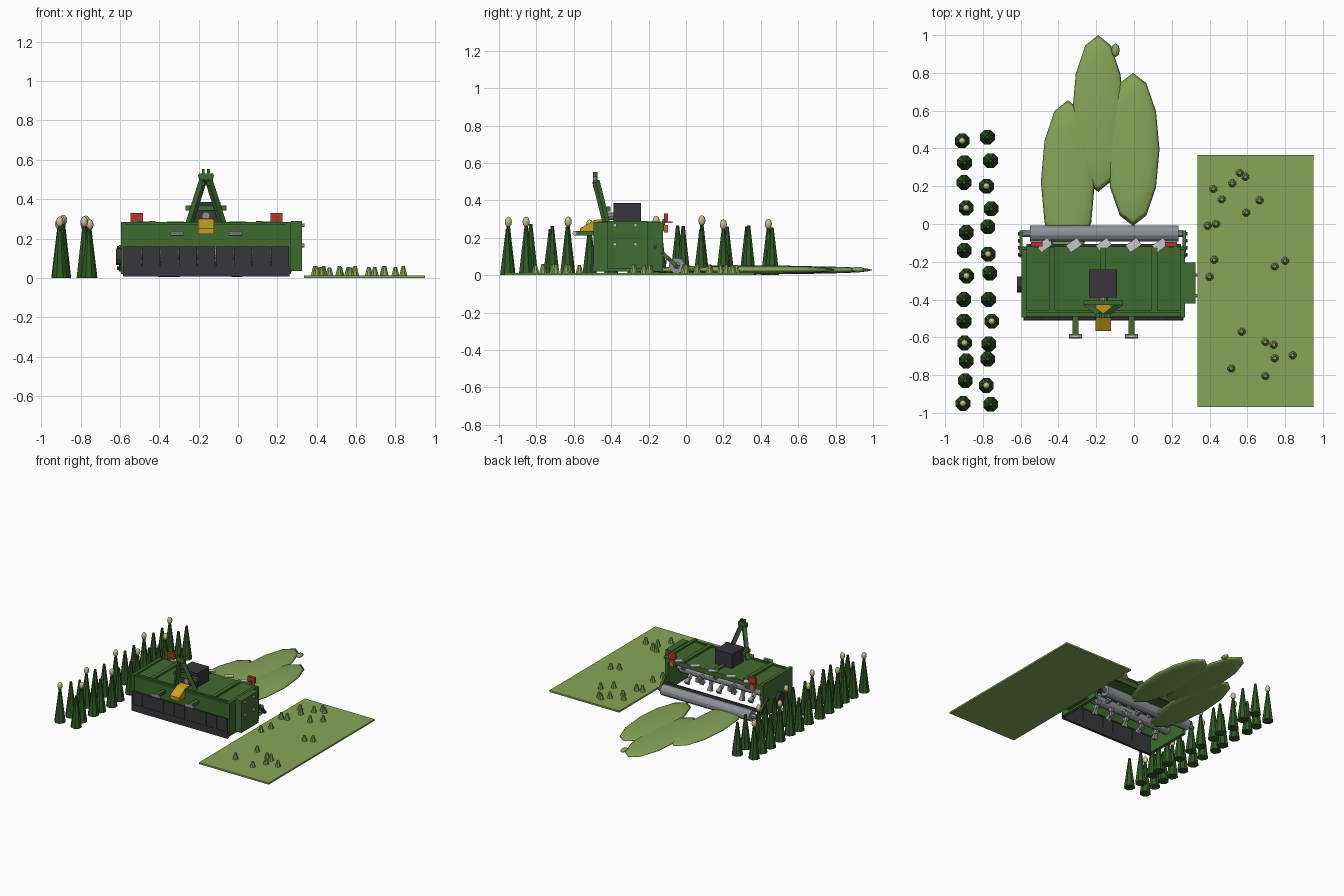
import bpy, bmesh, math, random
from mathutils import Vector, Matrix

if "Cube" in bpy.data.objects:
    bpy.data.objects.remove(bpy.data.objects["Cube"])

random.seed(4)


def material(name, hexcol):
    m = bpy.data.materials.new(name)
    rgb = [int(hexcol[i:i + 2], 16) / 255 for i in (0, 2, 4)]
    m.diffuse_color = [c / 12.92 if c <= 0.04045 else ((c + 0.055) / 1.055) ** 2.4 for c in rgb] + [1]
    m.use_nodes = True
    m.node_tree.nodes["Principled BSDF"].inputs["Base Color"].default_value = m.diffuse_color
    return m


GREEN = material("machine green", "3F6B2F")
RUBBER = material("dark rubber", "37363D")
STEEL = material("steel grey", "8E9398")
BRIGHT = material("bright steel", "C6C7C8")
RED = material("lamp red", "BC3426")
AMBER = material("lamp amber", "C8682F")
YELLOW = material("guard yellow", "CBA01F")
LEAF = material("cut grass green", "86A659")
PLANT = material("dark plant green", "305A25")
CREAM = material("seed head cream", "CDBF90")


def finish(bm, name, mat, smooth=False):
    me = bpy.data.meshes.new(name)
    bmesh.ops.recalc_face_normals(bm, faces=bm.faces)
    for f in bm.faces:
        f.smooth = smooth
    bm.to_mesh(me)
    bm.free()
    me.materials.append(mat)
    ob = bpy.data.objects.new(name, me)
    bpy.context.collection.objects.link(ob)
    return ob


def box(name, mat, x0, x1, y0, y1, z0, z1, spin=0):
    bm = bmesh.new()
    mid = Vector(((x0 + x1) / 2, (y0 + y1) / 2, (z0 + z1) / 2))
    bmesh.ops.create_cube(bm, size=1, matrix=Matrix.Translation(mid) @ Matrix.Rotation(spin, 4, 'Z')
                          @ Matrix.Diagonal((x1 - x0, y1 - y0, z1 - z0, 1)))
    return finish(bm, name, mat)


def rod(name, mat, p0, p1, r, n=12, r2=None):
    p0, p1 = Vector(p0), Vector(p1)
    d = p1 - p0
    bm = bmesh.new()
    m = Matrix.Translation((p0 + p1) / 2) @ d.to_track_quat('Z', 'Y').to_matrix().to_4x4() \
        @ Matrix.Rotation(math.pi / n, 4, 'Z')
    bmesh.ops.create_cone(bm, cap_ends=True, segments=n, radius1=r,
                          radius2=r if r2 is None else r2, depth=d.length, matrix=m)
    return finish(bm, name, mat)


def blob(name, mat, centre, size, u=12, v=8):
    bm = bmesh.new()
    bmesh.ops.create_uvsphere(bm, u_segments=u, v_segments=v, radius=1,
                              matrix=Matrix.Translation(centre) @ Matrix.Rotation(math.pi / 2, 4, 'Z')
                              @ Matrix.Diagonal((size[1], size[0], size[2], 1)))
    return finish(bm, name, mat, True)


def prism(name, mat, yz, x0, x1):
    bm = bmesh.new()
    a = [bm.verts.new((x0, y, z)) for y, z in yz]
    b = [bm.verts.new((x1, y, z)) for y, z in yz]
    bm.faces.new(a)
    bm.faces.new(b)
    for i in range(len(a)):
        j = (i + 1) % len(a)
        bm.faces.new((a[i], a[j], b[j], b[i]))
    return finish(bm, name, mat)


# Housing: deck, front sheet, end plates, stiffening ribs
MID = -0.163
box("deck", GREEN, -0.59, 0.265, -0.49, -0.12, 0.258, 0.273)
box("front_sheet", GREEN, -0.59, 0.265, -0.49, -0.475, 0.15, 0.27)
box("rear_lip", GREEN, -0.59, 0.265, -0.132, -0.12, 0.235, 0.27)
profile = [(-0.495, 0.02), (-0.495, 0.285), (-0.135, 0.285), (-0.123, 0.273), (-0.123, 0.02)]
prism("end_plate_left", GREEN, profile, -0.595, -0.57)
prism("end_plate_right", GREEN, profile, 0.245, 0.27)
for x in (-0.435, MID, 0.108):
    box("deck_rib", GREEN, x - 0.016, x + 0.016, -0.47, -0.125, 0.27, 0.288)
box("deck_cross_bar", GREEN, -0.57, 0.25, -0.472, -0.455, 0.27, 0.283)

# Belt drive cover with bolts, and the left bearing
box("drive_cover", GREEN, 0.27, 0.325, -0.42, -0.205, 0.035, 0.29)
for y in (-0.38, -0.27):
    for z in (0.165, 0.267):
        rod("cover_bolt", BRIGHT, (0.32, y, z), (0.337, y, z), 0.01, 8)
rod("left_bearing", RUBBER, (-0.62, -0.32, 0.108), (-0.59, -0.32, 0.108), 0.044, 12)

# Front rubber flaps and lower strip
for i in range(9):
    x = -0.582 + i * 0.0938
    box("front_flap", RUBBER, x, x + 0.091, -0.506, -0.492, 0.012, 0.16)
box("flap_strip", RUBBER, -0.585, 0.262, -0.51, -0.49, 0.006, 0.06)

# Rotor with staggered flails
rod("rotor_shaft", STEEL, (-0.57, -0.3, 0.13), (0.245, -0.3, 0.13), 0.038, 12)
for i in range(14):
    x = -0.53 + i * 0.0565
    for k in range(2):
        a = i * 1.25 + k * math.pi
        d = Vector((0, math.cos(a), math.sin(a)))
        c = Vector((x, -0.3, 0.13))
        rod("flail_lug", STEEL, c + d * 0.03, c + d * 0.065, 0.018, 6)
        rod("flail_blade", STEEL, c + d * 0.055, c + d * 0.108, 0.012, 4, 0.024)

# Rear roller, scraper and bolted arms
rod("rear_roller", STEEL, (-0.55, -0.05, 0.052), (0.235, -0.05, 0.052), 0.043, 12)
box("scraper", RUBBER, -0.57, 0.25, -0.118, -0.105, 0.06, 0.085)
for x, s in ((-0.59, -1), (0.258, 1)):
    rod("roller_axle", STEEL, (x, -0.05, 0.052), (x - s * 0.05, -0.05, 0.052), 0.02, 8)
    prism("roller_arm", GREEN, [(-0.178, 0.155), (-0.165, 0.168), (-0.035, 0.05), (-0.05, 0.032)],
          x, x + s * 0.016)
    for t in (0.05, 0.35, 0.65, 0.95):
        y, z = -0.17 + 0.125 * t, 0.158 - 0.115 * t
        rod("arm_bolt", RUBBER, (x, y, z), (x + s * 0.024, y, z), 0.01, 8)

# Bright plates along the rear deck edge
for x in (-0.475, -0.318, -0.16, -0.003, 0.138):
    box("edge_plate", BRIGHT, x - 0.036, x + 0.036, -0.135, -0.089, 0.279, 0.287, 0.62)

# Tail lamps
for x in (-0.515, 0.196):
    box("red_lamp", RED, x - 0.031, x + 0.031, -0.118, -0.095, 0.285, 0.33)
    box("amber_lamp", AMBER, x - 0.02, x + 0.02, -0.118, -0.095, 0.228, 0.268)
    box("lamp_bracket", GREEN, x - 0.012, x + 0.012, -0.125, -0.112, 0.24, 0.3)

# Gearbox and yellow drive shaft guard
box("gearbox", RUBBER, MID - 0.074, MID + 0.074, -0.388, -0.24, 0.27, 0.386)
rod("gearbox_shaft", STEEL, (MID, -0.385, 0.315), (MID, -0.42, 0.315), 0.022, 10)
prism("shaft_guard", YELLOW, [(-0.43, 0.285), (-0.43, 0.302), (-0.49, 0.295), (-0.567, 0.25),
                              (-0.567, 0.222), (-0.49, 0.222), (-0.49, 0.285)], MID - 0.04, MID + 0.04)

# A-frame hitch mast
for s in (-1, 1):
    rod("mast_leg", GREEN, (MID + s * 0.085, -0.425, 0.275), (MID + s * 0.012, -0.482, 0.505), 0.02, 4)
    box("mast_fork", GREEN, MID + s * 0.013 - 0.007, MID + s * 0.013 + 0.007, -0.498, -0.474, 0.47, 0.553)
box("mast_cross_bar", GREEN, MID - 0.105, MID + 0.105, -0.428, -0.405, 0.342, 0.368)
box("mast_head", GREEN, MID - 0.036, MID + 0.036, -0.497, -0.475, 0.497, 0.53)
rod("top_pin", STEEL, (MID - 0.04, -0.487, 0.517), (MID + 0.04, -0.487, 0.517), 0.008, 8)

# Lower hitch arms with pins
for x in (-0.31, -0.013):
    box("hitch_arm", GREEN, x - 0.015, x + 0.015, -0.6, -0.48, 0.213, 0.236)
    rod("hitch_pin", BRIGHT, (x - 0.034, -0.595, 0.225), (x + 0.034, -0.595, 0.225), 0.012, 10)

# Mulched grass mounds behind the machine
blob("mound_long", LEAF, (-0.19, 0.585, 0.028), (0.137, 0.415, 0.021))
blob("mound_right", LEAF, (-0.005, 0.395, 0.029), (0.14, 0.405, 0.024))
blob("mound_left", LEAF, (-0.35, 0.225, 0.028), (0.143, 0.43, 0.024))
blob("grass_clump", LEAF, (-0.098, 0.92, 0.03), (0.023, 0.036, 0.015), 8, 6)

# Mown strip with stubble
box("mown_strip", LEAF, 0.335, 0.95, -0.97, 0.365, 0, 0.013)
stubble = [(.56, .27), (.59, .25), (.52, .215), (.42, .185), (.465, .13), (.665, .125), (.595, .06),
           (.435, 0), (.39, -.01), (.425, -.19), (.4, -.28), (.8, -.195), (.745, -.225), (.57, -.57),
           (.695, -.625), (.74, -.64), (.745, -.71), (.84, -.695), (.515, -.765), (.695, -.805)]
for x, y in stubble:
    rod("stubble", LEAF, (x, y, 0.01), (x, y, random.uniform(0.053, 0.062)), 0.022, 8, 0.009)

# Two rows of standing plants, every third with a seed head
rows_y = ((-.95, -.83, -.725, -.63, -.515, -.4, -.275, -.14, -.045, .085, .22, .325, .44),
          (-.955, -.855, -.715, -.635, -.515, -.4, -.26, -.16, -.015, .08, .2, .335, .46))
for c, ys in enumerate(rows_y):
    for r, y in enumerate(ys):
        x = (-0.9, -0.768)[c] + random.uniform(-0.015, 0.015)
        h = random.uniform(0.245, 0.28)
        rod("plant", PLANT, (x, y, 0), (x, y, h), 0.042, 8, 0.009)
        if (2 * r + c) % 3 == 0:
            blob("seed_head", CREAM, (x, y, h + 0.018), (0.019, 0.019, 0.028), 8, 6)
